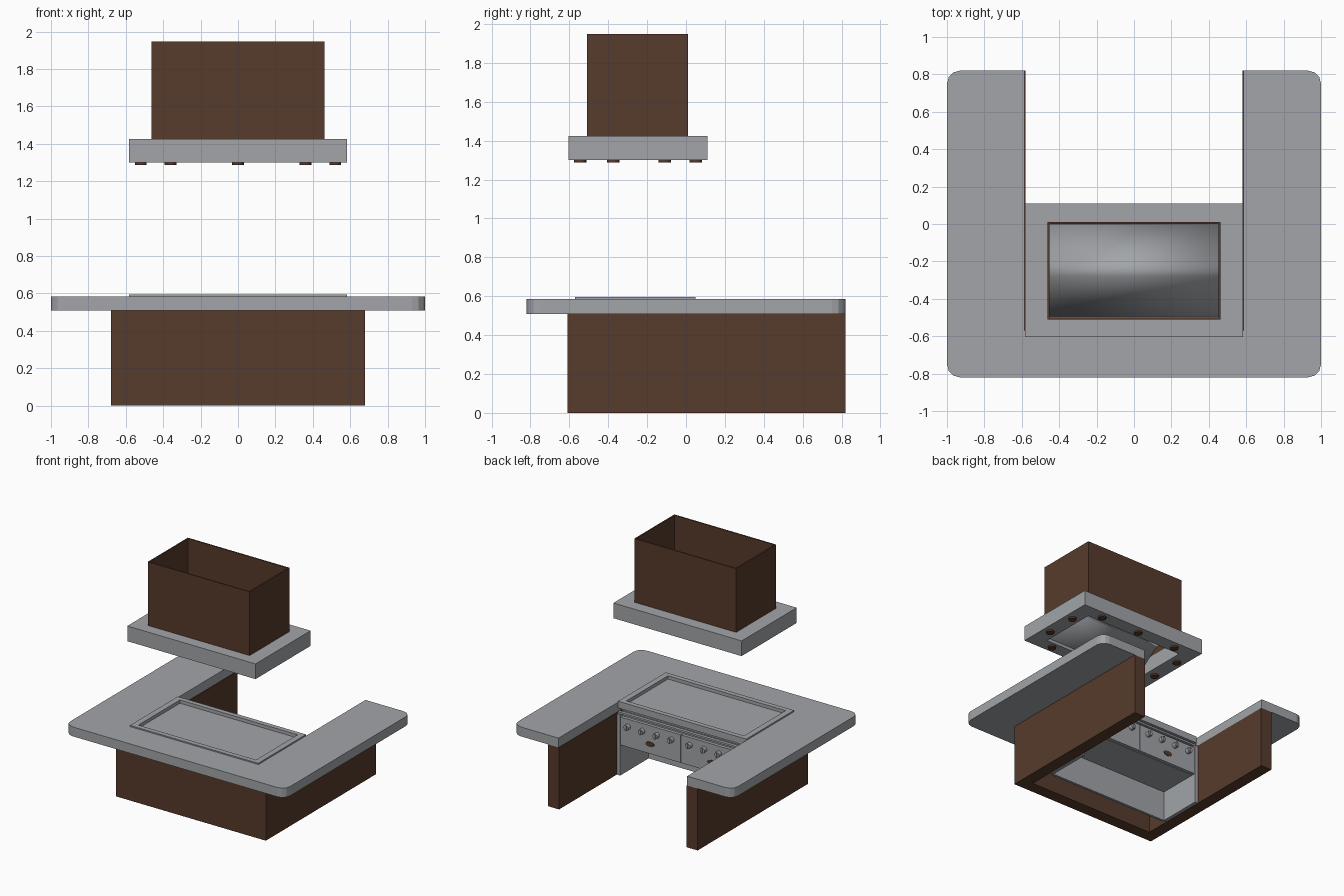
import bpy, bmesh
from mathutils import Matrix

cube = bpy.data.objects.get("Cube")
if cube:
    bpy.data.objects.remove(cube, do_unlink=True)


def material(name, rgb):
    m = bpy.data.materials.new(name)
    m.use_nodes = True
    m.diffuse_color = (*rgb, 1)
    m.node_tree.nodes["Principled BSDF"].inputs["Base Color"].default_value = (*rgb, 1)
    return m


GREY = material("steel grey", (0.36, 0.375, 0.395))
BROWN = material("dark brown", (0.095, 0.043, 0.025))


def finish(name, bm, mat):
    bmesh.ops.recalc_face_normals(bm, faces=bm.faces)
    me = bpy.data.meshes.new(name)
    bm.to_mesh(me)
    bm.free()
    me.materials.append(mat)
    ob = bpy.data.objects.new(name, me)
    bpy.context.collection.objects.link(ob)
    return ob


def box(name, x, y, z, mat):
    bm = bmesh.new()
    bmesh.ops.create_cube(bm, size=1)
    for v in bm.verts:
        v.co = [r[0] if c < 0 else r[1] for c, r in zip(v.co, (x, y, z))]
    return finish(name, bm, mat)


def ring(name, outer, inner, z, mat):
    """Rectangular frame; outer and inner are (half width, y min, y max)."""
    bm = bmesh.new()
    loops = []
    for w, y0, y1 in (outer, inner):
        for h in z:
            loops.append([bm.verts.new(p + (h,)) for p in ((-w, y0), (w, y0), (w, y1), (-w, y1))])
    ob, ot, ib, it = loops
    for a, b in ((ob, ot), (ot, it), (it, ib), (ib, ob)):
        for i in range(4):
            j = (i + 1) % 4
            bm.faces.new((a[i], a[j], b[j], b[i]))
    return finish(name, bm, mat)


def disc(name, loc, radius, depth, axis, mat, stretch=1):
    bm = bmesh.new()
    bmesh.ops.create_cone(bm, cap_ends=True, segments=16, radius1=radius, radius2=radius, depth=depth)
    if axis == "Y":
        bmesh.ops.rotate(bm, verts=bm.verts, matrix=Matrix.Rotation(1.5708, 3, "X"))
    bmesh.ops.scale(bm, verts=bm.verts, vec=(stretch, 1, 1))
    bmesh.ops.translate(bm, verts=bm.verts, vec=loc)
    return finish(name, bm, mat)


# U-shaped countertop with rounded outer corners
bm = bmesh.new()
outline = [(-1, -.82), (1, -.82), (1, .82), (.585, .82), (.585, -.57),
           (-.585, -.57), (-.585, .82), (-1, .82)]
base = bm.faces.new([bm.verts.new(p + (.508,)) for p in outline])
solid = bmesh.ops.extrude_face_region(bm, geom=[base])
bmesh.ops.translate(bm, vec=(0, 0, .077), verts=[g for g in solid["geom"] if isinstance(g, bmesh.types.BMVert)])
corners = [e for e in bm.edges if all(abs(v.co.x) > .9 for v in e.verts)
           and abs(e.verts[0].co.z - e.verts[1].co.z) > .05]
bmesh.ops.bevel(bm, geom=corners, offset=.07, segments=3, profile=.5, affect="EDGES")
finish("countertop", bm, GREY)

# Brown base walls
box("base_front_wall", (-.68, .68), (-.61, -.51), (0, .508), BROWN)
for side, s in (("left", 1), ("right", -1)):
    box(side + "_base_wall", sorted((s * .58, s * .68)), (-.51, .82), (0, .508), BROWN)
    # Grill cabinet sides
    box(side + "_cabinet_side", sorted((s * .55, s * .578)), (-.3, .07), (0, .5), GREY)
    # Control panel with knobs and oval plate
    box(side + "_control_panel", sorted((s * .002, s * .55)), (.04, .066), (.25, .48), GREY)
    for i in range(4):
        x = s * (.083 + .132 * i)
        disc(side + "_knob", (x, .08, .42), .022, .035, "Y", GREY)
        box(side + "_knob_grip", (x - .005, x + .005), (.09, .105), (.4, .44), GREY)
    disc(side + "_oval_plate", (s * .28, .068, .328), .02, .008, "Y", BROWN, 2)

# Grill body, cavity back, hot plate and rim
box("grill_body", (-.55, .55), (-.3, .035), (.25, .52), GREY)
box("cavity_back", (-.55, .55), (-.32, -.3), (0, .5), GREY)
box("hot_plate", (-.56, .56), (-.56, .03), (.515, .568), GREY)
ring("hot_plate_rim", (.583, -.57, .05), (.535, -.53, .01), (.54, .595), GREY)
box("rear_drip_tray", (-.578, .578), (.035, .06), (.5, .515), GREY)

# Extractor hood with chimney
ring("hood_canopy", (.583, -.605, .11), (.452, -.495, -.005), (1.3, 1.425), GREY)
ring("hood_chimney", (.463, -.51, .01), (.452, -.499, -.001), (1.42, 1.948), BROWN)

# Ridge-shaped filter inside the hood
bm = bmesh.new()
rows = []
for y, z in ((-.497, 1.33), (-.28, 1.485), (-.25, 1.492), (-.22, 1.485), (-.003, 1.33)):
    rows.append([bm.verts.new((x, y, z)) for x in (-.452, .452)])
for a, b in zip(rows, rows[1:]):
    bm.faces.new((a[0], a[1], b[1], b[0]))
ridge = finish("hood_filter", bm, GREY)
thick = ridge.modifiers.new("thickness", "SOLIDIFY")
thick.thickness = .008
for p in ridge.data.polygons:
    p.use_smooth = True

# Spotlights around the canopy underside
spots = [(x, y) for x in (-.36, 0, .36) for y in (-.545, .05)]
spots += [(x, y) for x in (-.52, .52) for y in (-.375, -.11)]
for x, y in spots:
    disc("hood_spotlight", (x, y, 1.295), .032, .016, "Z", BROWN)
